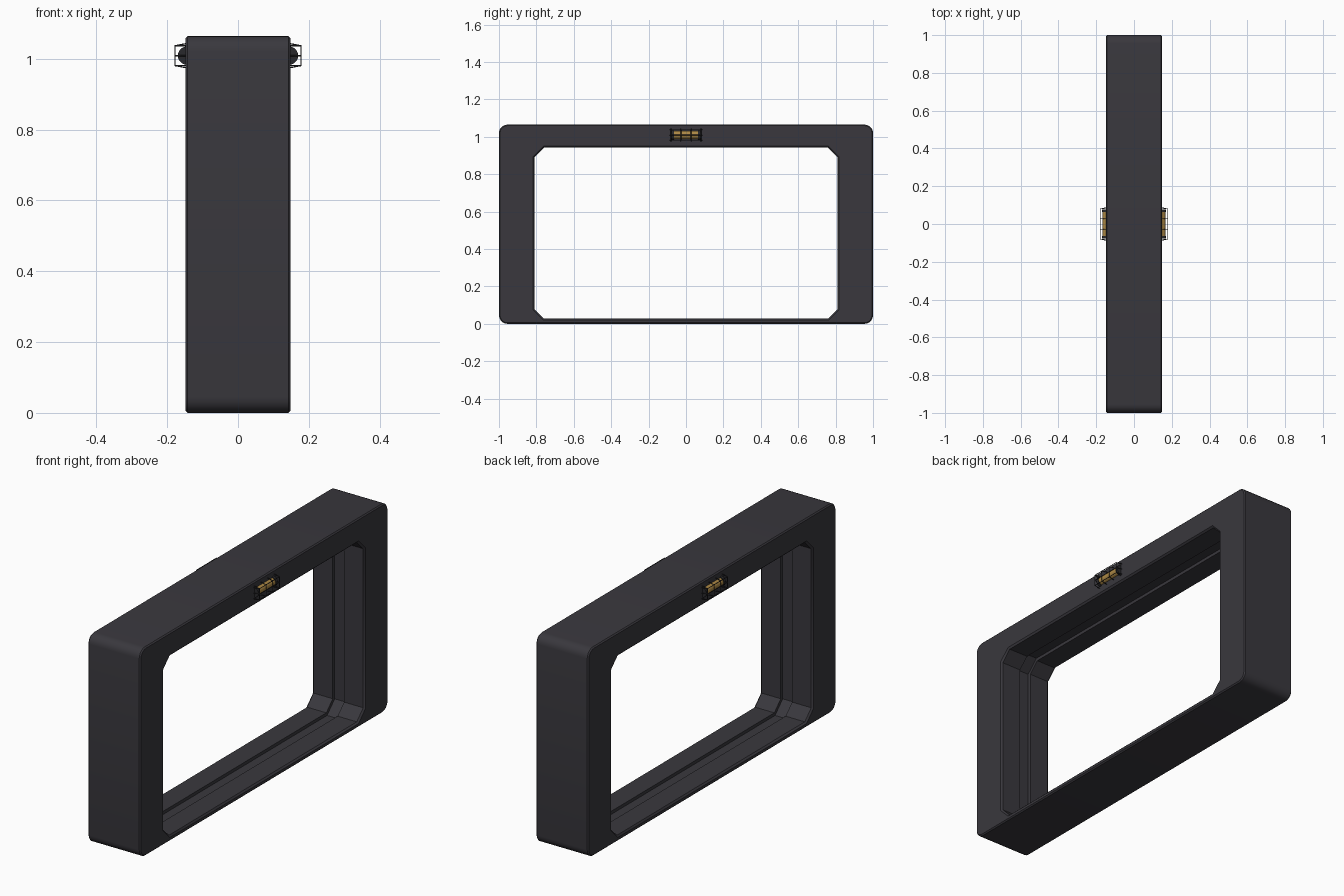
import bpy, bmesh, math
from mathutils import Vector

if "Cube" in bpy.data.objects:
    bpy.data.objects.remove(bpy.data.objects["Cube"])


def material(name, rgb):
    m = bpy.data.materials.new(name)
    m.diffuse_color = (*rgb, 1)
    m.use_nodes = True
    m.node_tree.nodes["Principled BSDF"].inputs["Base Color"].default_value = m.diffuse_color
    return m


CHARCOAL = material("charcoal", (0.041, 0.039, 0.047))
BLACK = material("black_metal", (0.022, 0.022, 0.025))
AMBER = material("amber", (0.42, 0.25, 0.06))


def finish(bm, name, mat, smooth=True):
    bmesh.ops.recalc_face_normals(bm, faces=bm.faces)
    me = bpy.data.meshes.new(name)
    bm.to_mesh(me)
    bm.free()
    me.materials.append(mat)
    ob = bpy.data.objects.new(name, me)
    bpy.context.collection.objects.link(ob)
    if smooth:
        bpy.context.view_layer.objects.active = ob
        ob.select_set(True)
        bpy.ops.object.shade_smooth_by_angle(angle=math.radians(32))
        ob.select_set(False)
    return ob


CORNERS = [(1, 1), (-1, 1), (-1, -1), (1, -1)]
SEG = 5   # steps in each rounded outer corner


def outer_loop(bm, x, inset):
    """Rounded rectangle outline in the yz plane."""
    r, hy, z0, z1 = 0.045 - inset, 1 - inset, inset, 1.065 - inset
    out = []
    for k, (sy, sz) in enumerate(CORNERS):
        cy = sy * (hy - r)
        cz = z1 - r if sz > 0 else z0 + r
        for i in range(SEG + 1):
            a = math.pi / 2 * (k + i / SEG)
            out.append(bm.verts.new((x, cy + r * math.cos(a), cz + r * math.sin(a))))
    return out


def inner_loop(bm, x, d):
    """Opening outline with cut corners, widened by d."""
    hy, z0, z1, c = 0.81 + d, 0.027 - d, 0.943 + d, 0.052 + 0.586 * d
    out = []
    for k, (sy, sz) in enumerate(CORNERS):
        z = z1 if sz > 0 else z0
        pts = [(sy * hy, z - sz * c), (sy * (hy - c), z)]
        if k % 2:
            pts.reverse()
        out += [bm.verts.new((x, *p)) for p in pts]
    return out


def skin(bm, loops):
    for a, b in zip(loops, loops[1:]):
        n = len(a)
        for i in range(n):
            j = (i + 1) % n
            bm.faces.new((a[i], a[j], b[j], b[i]))


# Door frame: bevelled rounded outside, cut-corner opening with a centre track
bm = bmesh.new()
W, B = 0.148, 0.006
outer = [outer_loop(bm, x, i) for x, i in
         [(-W, B), (-W + B, 0), (W - B, 0), (W, B)]]
inner = [inner_loop(bm, x, d) for x, d in
         [(-W, 0.008), (-W + 0.008, 0), (-0.032, 0), (-0.032, 0.016),
          (0.032, 0.016), (0.032, 0), (W - 0.008, 0), (W, 0.008)]]
skin(bm, outer)
skin(bm, inner)
for o, i in ((outer[0], inner[0]), (outer[-1], inner[-1])):
    n = SEG + 1
    for k in range(4):
        m = (k + 1) % 4
        bm.faces.new(o[k * n:(k + 1) * n] + [i[2 * k + 1], i[2 * k]])
        bm.faces.new((o[k * n + SEG], o[m * n], i[2 * m], i[2 * k + 1]))
finish(bm, "door_frame", CHARCOAL)


def rod(bm, a, b, r, sides):
    a, b = Vector(a), Vector(b)
    d = b - a
    mat = d.to_track_quat('Z', 'Y').to_matrix().to_4x4()
    mat.translation = (a + b) / 2
    bmesh.ops.create_cone(bm, cap_ends=True, segments=sides, radius1=r,
                          radius2=r, depth=d.length, matrix=mat)


def wire(bm, pts):
    for a, b in zip(pts, pts[1:]):
        rod(bm, a, b, 0.0018, 6)


# Caged lamp on each face of the lintel
Z = 1.009
for s, side in ((1, "right"), (-1, "left")):
    bm = bmesh.new()
    rod(bm, (s * 0.146, -0.066, Z), (s * 0.146, 0.066, Z), 0.021, 20)
    finish(bm, f"lamp_tube_{side}", AMBER)

    bm = bmesh.new()
    for e in (-1, 1):
        rod(bm, (s * 0.144, e * 0.064, Z), (s * 0.144, e * 0.078, Z), 0.026, 20)
    finish(bm, f"lamp_end_caps_{side}", BLACK)

    bm = bmesh.new()
    for y in (-0.08, -0.027, 0.027, 0.08):
        wire(bm, [(s * 0.146, y, Z + 0.034), (s * 0.178, y, Z + 0.028),
                  (s * 0.178, y, Z - 0.028), (s * 0.146, y, Z - 0.034)])
    for dz in (-0.028, 0, 0.028):
        wire(bm, [(s * 0.146, -0.087, Z + dz), (s * 0.178, -0.08, Z + dz),
                  (s * 0.178, 0.08, Z + dz), (s * 0.146, 0.087, Z + dz)])
    finish(bm, f"lamp_cage_{side}", BLACK)
